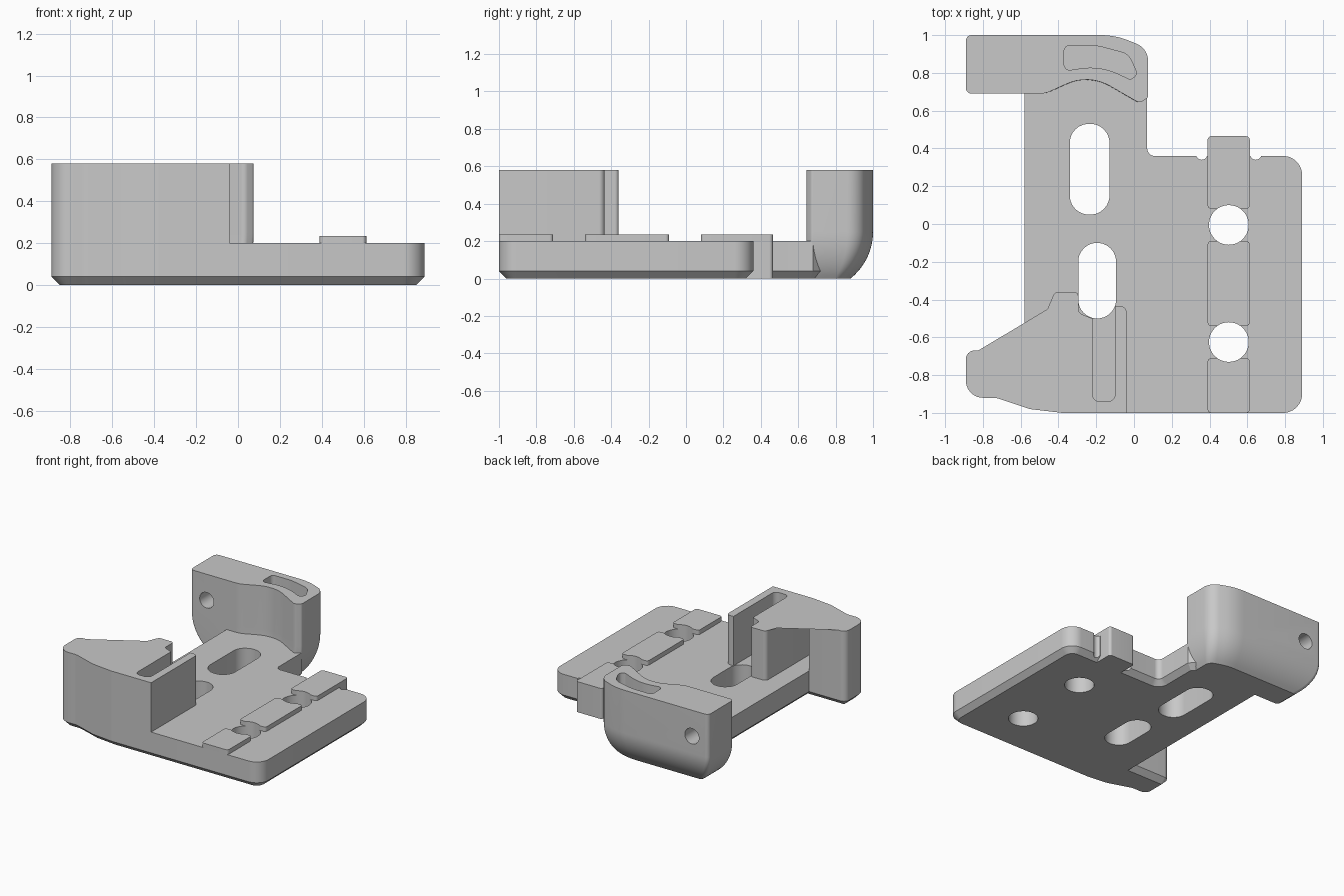
import bpy, bmesh, math
from mathutils import Vector, Matrix

cube = bpy.data.objects.get("Cube")
if cube:
    bpy.data.objects.remove(cube, do_unlink=True)

grey = bpy.data.materials.new("satin grey")
grey.use_nodes = True
COLOUR = (0.58, 0.58, 0.58, 1)
grey.diffuse_color = COLOUR
grey.node_tree.nodes["Principled BSDF"].inputs["Base Color"].default_value = COLOUR


def corners(points):
    """Yield each corner with unit directions to its neighbours."""
    for i, (x, y, r) in enumerate(points):
        p = Vector((x, y))
        a = (Vector(points[i - 1][:2]) - p).normalized()
        b = (Vector(points[(i + 1) % len(points)][:2]) - p).normalized()
        yield p, a, b, r


def rounded(points, steps=8):
    """Turn (x, y, radius) corners into a filleted outline."""
    out = []
    for p, a, b, r in corners(points):
        if r == 0:
            out.append(p)
            continue
        half = math.acos(max(-1, min(1, a.dot(b)))) / 2
        centre = p + (a + b).normalized() * (r / math.sin(half))
        start = p + a * (r / math.tan(half)) - centre
        end = p + b * (r / math.tan(half)) - centre
        for k in range(steps + 1):
            out.append(centre + start.lerp(end, k / steps).normalized() * r)
    return out


def inset(points, d):
    """Move a counter-clockwise corner list inward, keeping fillets concentric."""
    out = []
    for p, a, b, r in corners(points):
        n1, n2 = Vector((a.y, -a.x)), Vector((-b.y, b.x))
        q = p + (n1 + n2) * (d / (1 + n1.dot(n2)))
        turn = 1 if b.cross(a) > 0 else -1
        out.append((q.x, q.y, r - turn * d if r else 0))
    return out


def at_height(outline, z):
    return [(p.x, p.y, z) for p in outline]


def add_loft(bm, rings):
    """Skin a stack of equal rings and cap both ends."""
    loops = [[bm.verts.new(p) for p in ring] for ring in rings]
    n = len(loops[0])
    for low, high in zip(loops, loops[1:]):
        for i in range(n):
            j = (i + 1) % n
            bm.faces.new((low[i], low[j], high[j], high[i]))
    bm.faces.new(loops[-1])
    bm.faces.new(loops[0][::-1])


def add_prism(bm, outline, z0, z1):
    add_loft(bm, [at_height(outline, z0), at_height(outline, z1)])


def finish(name, bm):
    mesh = bpy.data.meshes.new(name)
    bm.to_mesh(mesh)
    bm.free()
    mesh.materials.append(grey)
    obj = bpy.data.objects.new(name, mesh)
    bpy.context.collection.objects.link(obj)
    return obj


def activate(obj):
    bpy.ops.object.select_all(action='DESELECT')
    obj.select_set(True)
    bpy.context.view_layer.objects.active = obj


def cut(obj, cutter):
    mod = obj.modifiers.new("openings", 'BOOLEAN')
    mod.operation = 'DIFFERENCE'
    mod.solver = 'EXACT'
    mod.object = cutter
    activate(obj)
    bpy.ops.object.modifier_apply(modifier=mod.name)


def box(x0, x1, y0, y1, r):
    return rounded([(x0, y0, r), (x1, y0, r), (x1, y1, r), (x0, y1, r)])


# Base plate with chamfered lower rim
arm_front = [(-0.89, -0.67, 0.045), (-0.89, -0.92, 0.09), (-0.73, -0.92, 0.1),
             (-0.55, -0.98, 0.1), (-0.38, -1, 0.1)]
rim = arm_front + [
    (0.89, -1, 0.1), (0.89, 0.36, 0.1), (0.07, 0.36, 0.04), (0.07, 0.68, 0),
    (-0.08, 0.82, 0), (-0.5, 0.85, 0), (-0.58, 0.72, 0), (-0.58, -0.67, 0)]
bm = bmesh.new()
add_loft(bm, [at_height(rounded(inset(rim, 0.04)), 0),
              at_height(rounded(rim), 0.04), at_height(rounded(rim), 0.2)])
plate = finish("base_plate", bm)

# Front clamp: side arm, thin rib, slot and thick rib in one outline
bm = bmesh.new()
add_prism(bm, rounded(arm_front + [
    (-0.04, -1, 0), (-0.04, -0.435, 0.03), (-0.1, -0.435, 0), (-0.1, -0.94, 0.04),
    (-0.22, -0.94, 0.04), (-0.22, -0.5, 0), (-0.295, -0.47, 0.03), (-0.295, -0.36, 0.02),
    (-0.43, -0.36, 0.03), (-0.43, -0.95, 0), (-0.41, -0.96, 0), (-0.62, -0.83, 0),
    (-0.58, -0.81, 0), (-0.58, -0.67, 0)]), 0.2, 0.58)
front_clamp = finish("front_clamp", bm)

# Rear clamp: curved jaw, with its underside rolling inward
jaw = rounded([
    (-0.89, 0.69, 0.03), (-0.47, 0.69, 0.15), (-0.24, 0.795, 0.25),
    (0.03, 0.64, 0.03), (0.075, 0.67, 0.02), (0.075, 0.93, 0.1), (-0.1, 1, 0.4),
    (-0.89, 1, 0.03)])
R, TOP = 0.32, 0.25
rings = []
for i in range(13):
    z = TOP * i / 12
    k = (R - math.sqrt(R * R - (TOP - z) ** 2)) / 0.12
    ring = []
    for p in jaw:
        u = (p.x + 0.89) / 0.96
        y = p.y - 0.12 * k * max(0, (p.y - 0.69) / 0.31)
        ring.append((p.x + k * (0.14 - 0.21 * u), y, z))
    rings.append(ring)
rings.append(at_height(jaw, 0.58))
bm = bmesh.new()
add_loft(bm, rings)
rear_clamp = finish("rear_clamp", bm)

# Raised rail pads and the rear locating tab
rail = []
for name, y0, y1 in (("front_pad", -1, -0.71), ("middle_pad", -0.54, -0.09),
                     ("rear_pad", 0.08, 0.465)):
    bm = bmesh.new()
    add_prism(bm, box(0.39, 0.613, y0, y1, 0.02), 0.2, 0.235)
    rail.append(finish(name, bm))
bm = bmesh.new()
add_prism(bm, box(0.39, 0.613, 0.3, 0.465, 0.02), 0, 0.2)
tab = finish("locating_tab", bm)

# Vertical openings through the plate and pads
bm = bmesh.new()
add_prism(bm, box(-0.34, -0.13, 0.05, 0.53, 0.1), -0.1, 1)
add_prism(bm, box(-0.295, -0.095, -0.5, -0.1, 0.099), -0.1, 1)
for x, y, r in ((0.502, -0.005, 0.105), (0.502, -0.625, 0.105),
                (0.358, 0.37, 0.03), (0.645, 0.37, 0.03)):
    bmesh.ops.create_cone(bm, cap_ends=True, segments=40, radius1=r, radius2=r, depth=2,
                          matrix=Matrix.Translation((x, y, 0)))
holes = finish("hole_cutter", bm)

# Curved pocket and cross hole of the rear clamp
bm = bmesh.new()
add_prism(bm, rounded([
    (-0.37, 0.81, 0.03), (-0.18, 0.84, 0.35), (-0.02, 0.765, 0.02), (0.02, 0.79, 0.03),
    (-0.03, 0.9, 0.08), (-0.2, 0.945, 0.3), (-0.37, 0.945, 0.03)]), 0.3, 1)
bmesh.ops.create_cone(bm, cap_ends=True, segments=32, radius1=0.06, radius2=0.06, depth=1,
                      matrix=Matrix.Translation((-0.75, 0.85, 0.38))
                      @ Matrix.Rotation(math.pi / 2, 4, 'X'))
jaw_cutter = finish("jaw_cutter", bm)

for obj in [plate] + rail:
    cut(obj, holes)
cut(rear_clamp, jaw_cutter)
for cutter in (holes, jaw_cutter):
    bpy.data.objects.remove(cutter, do_unlink=True)

for obj in [plate, front_clamp, rear_clamp, tab] + rail:
    activate(obj)
    bpy.ops.object.shade_smooth_by_angle(angle=math.radians(30))
